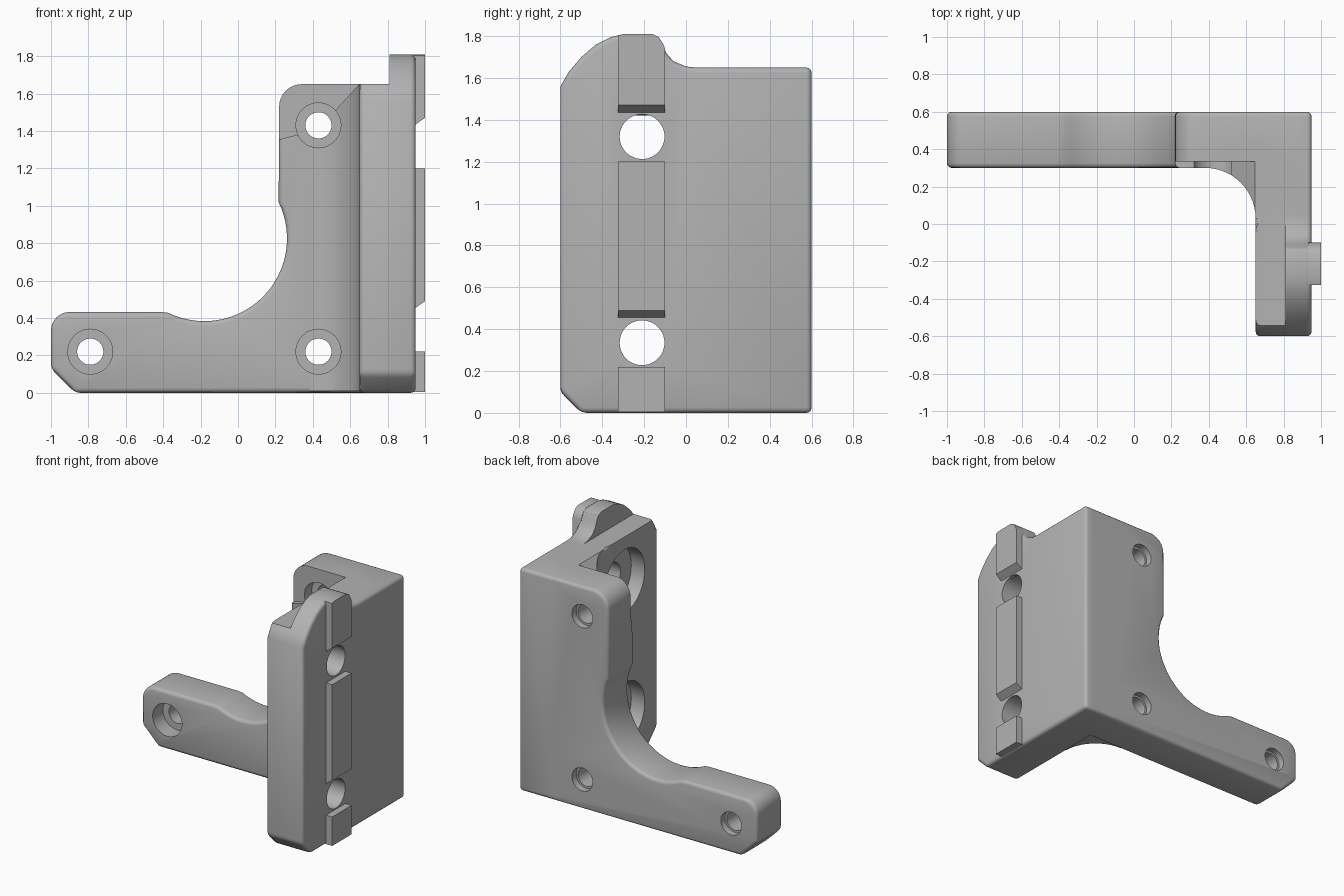
import bpy, bmesh
from math import sin, cos, radians

cube = bpy.data.objects.get("Cube")
if cube:
    bpy.data.objects.remove(cube)

grey = bpy.data.materials.new("light_grey")
grey.use_nodes = True
grey.diffuse_color = (0.45, 0.45, 0.45, 1)
grey.node_tree.nodes["Principled BSDF"].inputs["Base Color"].default_value = (0.45, 0.45, 0.45, 1)


def arc(cx, cy, r, a0, a1, n):
    steps = [radians(a0 + (a1 - a0) * i / n) for i in range(n + 1)]
    return [(cx + r * cos(a), cy + r * sin(a)) for a in steps]


def prism(name, outline, axis, lo, hi, bevel=0):
    """Extrude a 2D outline along one axis, optionally rounding its edges."""
    place = {"X": lambda p, t: (t, p[0], p[1]),
             "Y": lambda p, t: (p[0], t, p[1]),
             "Z": lambda p, t: (p[0], p[1], t)}[axis]
    bm = bmesh.new()
    ends = [[bm.verts.new(place(p, t)) for p in outline] for t in (lo, hi)]
    for ring in ends:
        bm.faces.new(ring)
    a, b = ends
    for i in range(len(outline)):
        j = (i + 1) % len(outline)
        bm.faces.new((a[i], a[j], b[j], b[i]))
    bmesh.ops.recalc_face_normals(bm, faces=bm.faces)
    mesh = bpy.data.meshes.new(name)
    bm.to_mesh(mesh)
    bm.free()
    mesh.materials.append(grey)
    ob = bpy.data.objects.new(name, mesh)
    bpy.context.collection.objects.link(ob)
    if bevel:
        mod = ob.modifiers.new("round", "BEVEL")
        mod.width, mod.segments = bevel, 3
        mod.limit_method, mod.angle_limit = "ANGLE", radians(35)
        mod.use_clamp_overlap = False
        bake(ob)
    return ob


def bake(ob):
    graph = bpy.context.evaluated_depsgraph_get()
    mesh = bpy.data.meshes.new_from_object(ob.evaluated_get(graph))
    ob.modifiers.clear()
    ob.data = mesh


def combine(ob, other, operation):
    mod = ob.modifiers.new("combine", "BOOLEAN")
    mod.object, mod.operation, mod.solver = other, operation, "EXACT"
    bake(ob)
    bpy.data.objects.remove(other)


def box(x0, x1, y0, y1):
    return [(x0, y0), (x1, y0), (x1, y1), (x0, y1)]


def drill(ob, axis, u, v, r, lo, hi):
    combine(ob, prism("drill", arc(u, v, r, 0, 352.5, 47), axis, lo, hi), "DIFFERENCE")


# Back plate with the large round cut-out
back = [(-0.87, 0), (0.9, 0), (0.9, 1.65)]
back += arc(0.34, 1.53, 0.12, 90, 180, 8)
back += arc(-0.18, 0.825, 0.442, 26, -116, 30)
back += [(-0.41, 0.432)] + arc(-0.9, 0.332, 0.1, 90, 180, 8) + [(-1, 0.13)]
bracket = prism("bracket", back, "Y", 0.3, 0.6, 0.025)

# Side plate with the raised hump, stepped down on its inner half
side = [(-0.5, 0), (0.6, 0), (0.6, 1.65), (0.05, 1.65), (0, 1.655), (-0.06, 1.68),
        (-0.095, 1.72), (-0.11, 1.76), (-0.13, 1.795), (-0.16, 1.81), (-0.3, 1.81),
        (-0.36, 1.795), (-0.43, 1.76), (-0.5, 1.7), (-0.56, 1.63), (-0.6, 1.56), (-0.6, 0.1)]
plate = prism("side_plate", side, "X", 0.65, 0.95, 0.025)
combine(plate, prism("step", box(0.6, 0.81, -0.7, 0.12), "Z", 1.65, 1.9), "DIFFERENCE")
combine(bracket, plate, "UNION")

# Inner corner fillet
corner = arc(0.38, 0.03, 0.27, 90, 0, 14) + [(0.7, 0.03), (0.7, 0.35), (0.38, 0.35)]
combine(bracket, prism("fillet", corner, "Z", 0.01, 1.65), "UNION")

# Shallow relief around the upper screw
relief = [(0.15, 1.33), (0.24, 1.36), (0.32, 1.38), (0.43, 1.42), (0.53, 1.52),
          (0.648, 1.65), (0.648, 1.75), (0.15, 1.75)]
combine(bracket, prism("relief", relief, "Y", 0, 0.335), "DIFFERENCE")

# Three screw holes, widened on the front and the back
for x, z in ((-0.79, 0.22), (0.43, 0.22), (0.43, 1.43)):
    drill(bracket, "Y", x, z, 0.07, 0.2, 0.7)
    drill(bracket, "Y", x, z, 0.12, 0.1, 0.42)
    drill(bracket, "Y", x, z, 0.085, 0.55, 0.7)

# Two side holes with wide counterbores on the inner face
for z in (0.335, 1.32):
    drill(bracket, "X", -0.21, z, 0.107, 0.5, 1.1)
    drill(bracket, "X", -0.21, z, 0.235, 0.5, 0.76)

# Locating ribs on the outer face; the upper two have sloped lower ends
top_rib = [(-0.325, 1.435), (-0.1, 1.435), (-0.1, 1.74), (-0.11, 1.765), (-0.13, 1.795),
           (-0.16, 1.81), (-0.3, 1.81), (-0.325, 1.803)]
ribs = [prism("lower_rib", box(-0.325, -0.1, 0.005, 0.22), "X", 0.93, 1),
        prism("middle_rib", box(-0.325, -0.1, 0.455, 1.2), "X", 0.93, 1),
        prism("upper_rib", top_rib, "X", 0.93, 1)]
for rib in ribs[1:]:
    low = min(v.co.z for v in rib.data.vertices)
    for v in rib.data.vertices:
        if v.co.z < low + 0.01:
            v.co.z += 0.035 if v.co.x > 0.95 else -0.014

# Smooth shading with sharp edges kept
for ob in [bracket] + ribs:
    bpy.ops.object.select_all(action="DESELECT")
    ob.select_set(True)
    bpy.context.view_layer.objects.active = ob
    bpy.ops.object.shade_smooth_by_angle(angle=radians(32))
